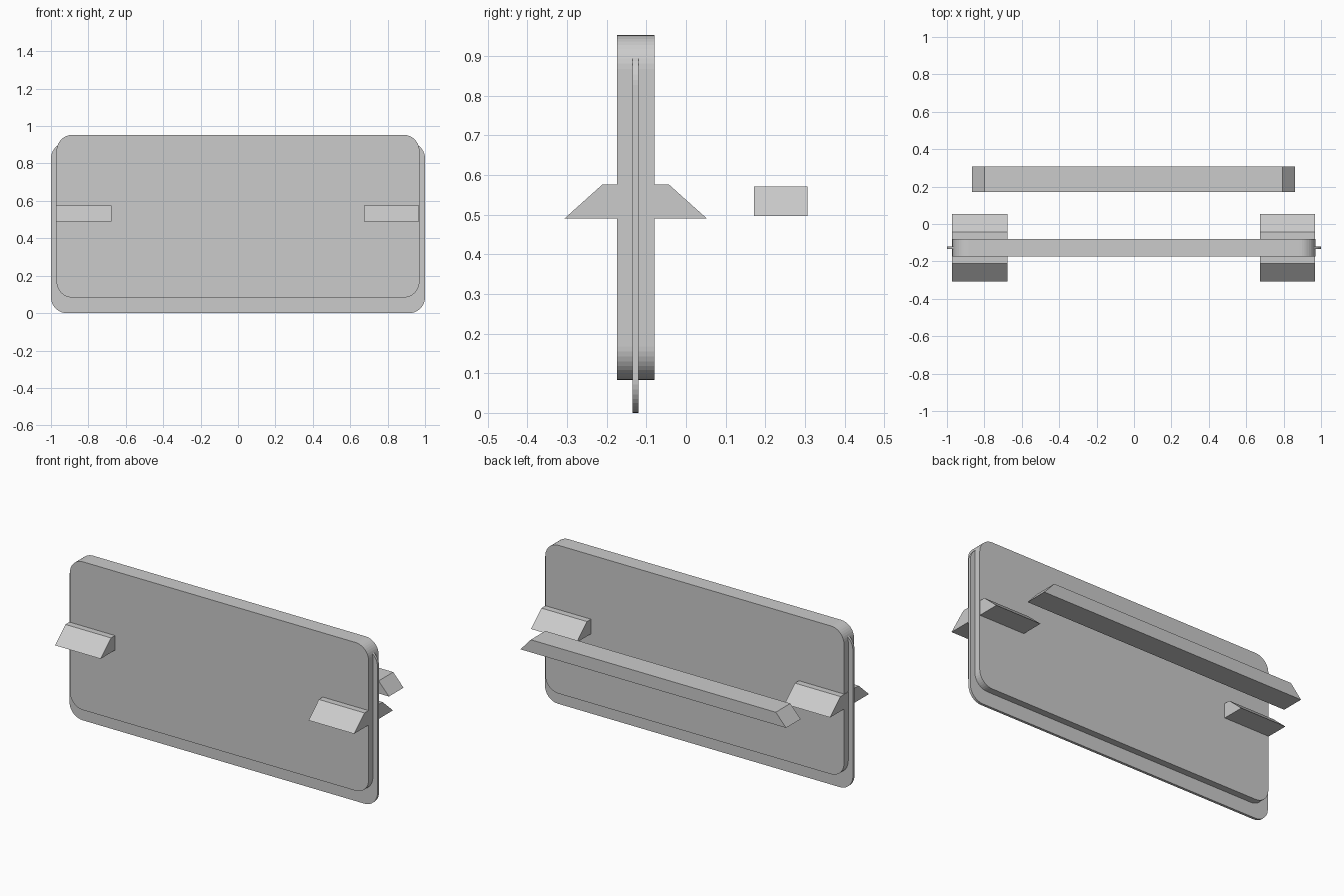
import bpy, bmesh, math

if "Cube" in bpy.data.objects:
    bpy.data.objects.remove(bpy.data.objects["Cube"])

PANEL_Y = -0.127


def prism(name, profile, axis, start, end):
    """Extrude a closed 2D profile along x (profile is y,z) or y (profile is x,z)."""
    def place(a, b, t):
        return (t, a, b) if axis == 'x' else (a, t, b)
    bm = bmesh.new()
    low = [bm.verts.new(place(a, b, start)) for a, b in profile]
    high = [bm.verts.new(place(a, b, end)) for a, b in profile]
    bm.faces.new(low)
    bm.faces.new(high)
    n = len(profile)
    for i in range(n):
        j = (i + 1) % n
        bm.faces.new((low[i], low[j], high[j], high[i]))
    bmesh.ops.recalc_face_normals(bm, faces=bm.faces)
    mesh = bpy.data.meshes.new(name)
    bm.to_mesh(mesh)
    bm.free()
    obj = bpy.data.objects.new(name, mesh)
    bpy.context.collection.objects.link(obj)
    return obj


def rounded_rect(half_width, z0, z1, radius, segments=10):
    points = []
    corners = [(1, z1 - radius, 0), (-1, z1 - radius, 90),
               (-1, z0 + radius, 180), (1, z0 + radius, 270)]
    for side, cz, first in corners:
        for k in range(segments + 1):
            a = math.radians(first + 90 * k / segments)
            points.append((side * (half_width - radius) + radius * math.cos(a),
                           cz + radius * math.sin(a)))
    return points


# Thick main panel and the thin sheet running through its middle
prism("main_panel", rounded_rect(0.97, 0.083, 0.953, 0.085), 'y',
      PANEL_Y - 0.047, PANEL_Y + 0.047)
prism("thin_sheet", rounded_rect(1.0, 0.0, 0.912, 0.085), 'y',
      PANEL_Y - 0.0075, PANEL_Y + 0.0075)

# Wedge brackets at both ends, sticking out front and back
wedge = [(PANEL_Y - 0.18, 0.49), (PANEL_Y + 0.18, 0.49),
         (PANEL_Y + 0.084, 0.576), (PANEL_Y - 0.084, 0.576)]
prism("bracket_left", wedge, 'x', -0.973, -0.677)
prism("bracket_right", wedge, 'x', 0.673, 0.969)

# Separate rear bar with slanted ends
prism("rear_bar", [(-0.865, 0.497), (0.86, 0.497), (0.793, 0.571), (-0.798, 0.571)],
      'y', 0.172, 0.307)
